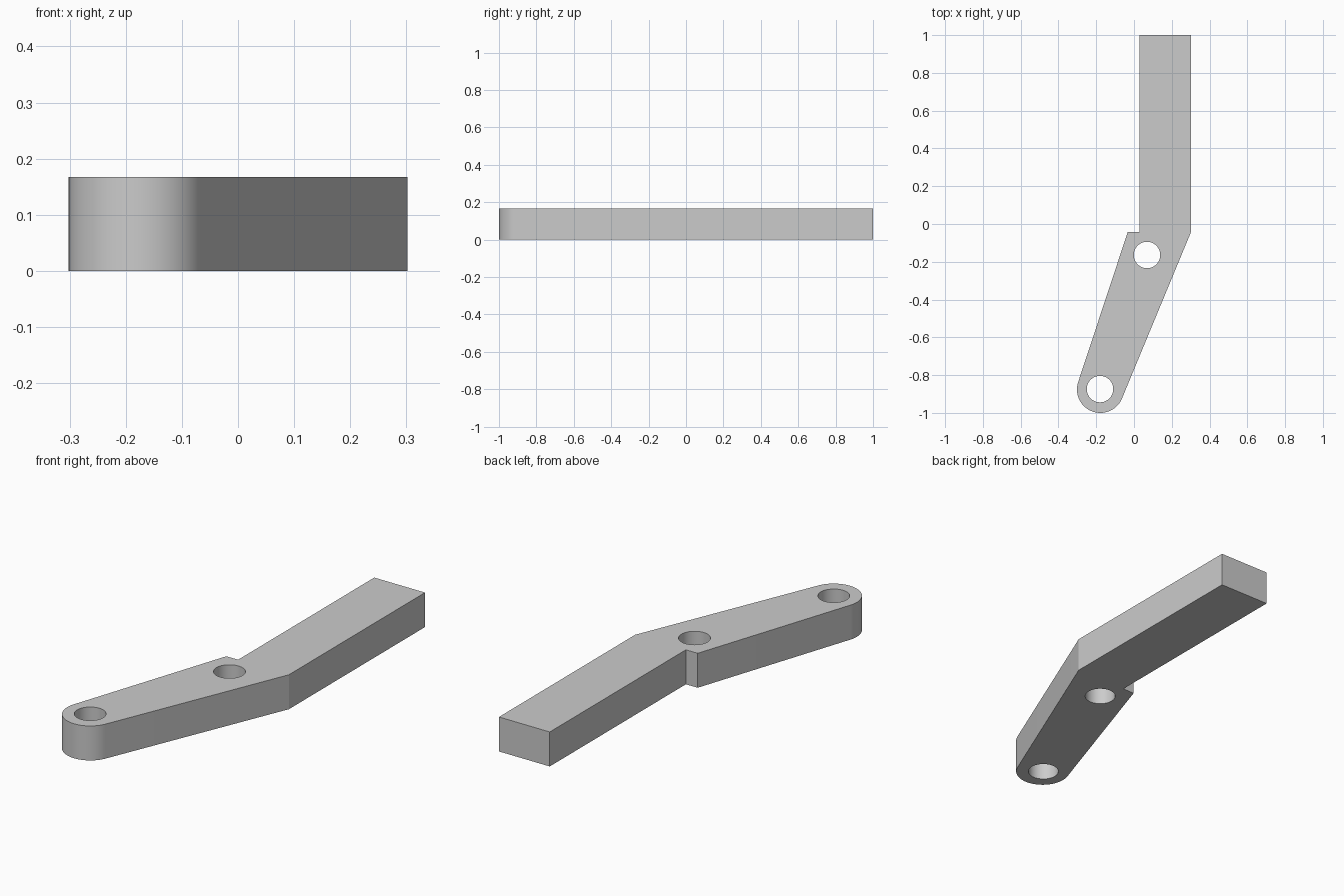
import bpy, bmesh, math
from mathutils import Vector

if "Cube" in bpy.data.objects:
    bpy.data.objects.remove(bpy.data.objects["Cube"])

HEIGHT = 0.167
TIP, TIP_R = Vector((-0.178, -0.876)), 0.124
HOLES = [(-0.18, -0.874), (0.069, -0.164)]
HOLE_R = 0.07

grey = bpy.data.materials.new("light grey")
grey.diffuse_color = (0.6, 0.6, 0.6, 1)
grey.use_nodes = True
grey.node_tree.nodes["Principled BSDF"].inputs["Base Color"].default_value = grey.diffuse_color


def tangent_angle(point, side):
    """Angle on the rounded tip where a line from point touches it."""
    d = Vector(point) - TIP
    return math.atan2(d.y, d.x) + side * math.acos(TIP_R / d.length)


# outline: straight bar, notch, slanted arm with rounded tip
notch, elbow = (-0.033, -0.042), (0.302, -0.042)
a0 = tangent_angle(notch, 1)
a1 = tangent_angle(elbow, -1) + 2 * math.pi
outline = [elbow, (0.302, 1.0), (0.03, 1.0), (0.03, -0.042), notch]
STEPS = 40
for i in range(STEPS + 1):
    a = a0 + (a1 - a0) * i / STEPS
    outline.append((TIP.x + TIP_R * math.cos(a), TIP.y + TIP_R * math.sin(a)))

bm = bmesh.new()
base = bm.faces.new([bm.verts.new((x, y, 0)) for x, y in outline])
top = bmesh.ops.extrude_face_region(bm, geom=[base])["geom"]
bmesh.ops.translate(bm, vec=(0, 0, HEIGHT),
                    verts=[v for v in top if isinstance(v, bmesh.types.BMVert)])
bmesh.ops.recalc_face_normals(bm, faces=bm.faces)
mesh = bpy.data.meshes.new("bent_arm")
bm.to_mesh(mesh)
bm.free()
arm = bpy.data.objects.new("bent_arm", mesh)
bpy.context.collection.objects.link(arm)
mesh.materials.append(grey)

# two round through holes
cutters = []
for x, y in HOLES:
    bpy.ops.mesh.primitive_cylinder_add(vertices=64, radius=HOLE_R, depth=1,
                                        location=(x, y, HEIGHT / 2))
    cutter = bpy.context.object
    cutter.name = "hole_cutter"
    cutter.hide_render = True
    cutter.data.materials.append(grey)
    cutters.append(cutter)
    cut = arm.modifiers.new("hole", "BOOLEAN")
    cut.operation, cut.solver, cut.object = "DIFFERENCE", "EXACT", cutter

bpy.ops.object.select_all(action="DESELECT")
arm.select_set(True)
bpy.context.view_layer.objects.active = arm
for name in [m.name for m in arm.modifiers]:
    bpy.ops.object.modifier_apply(modifier=name)
for cutter in cutters:
    bpy.data.objects.remove(cutter)

bpy.ops.object.shade_smooth_by_angle(angle=math.radians(15))
